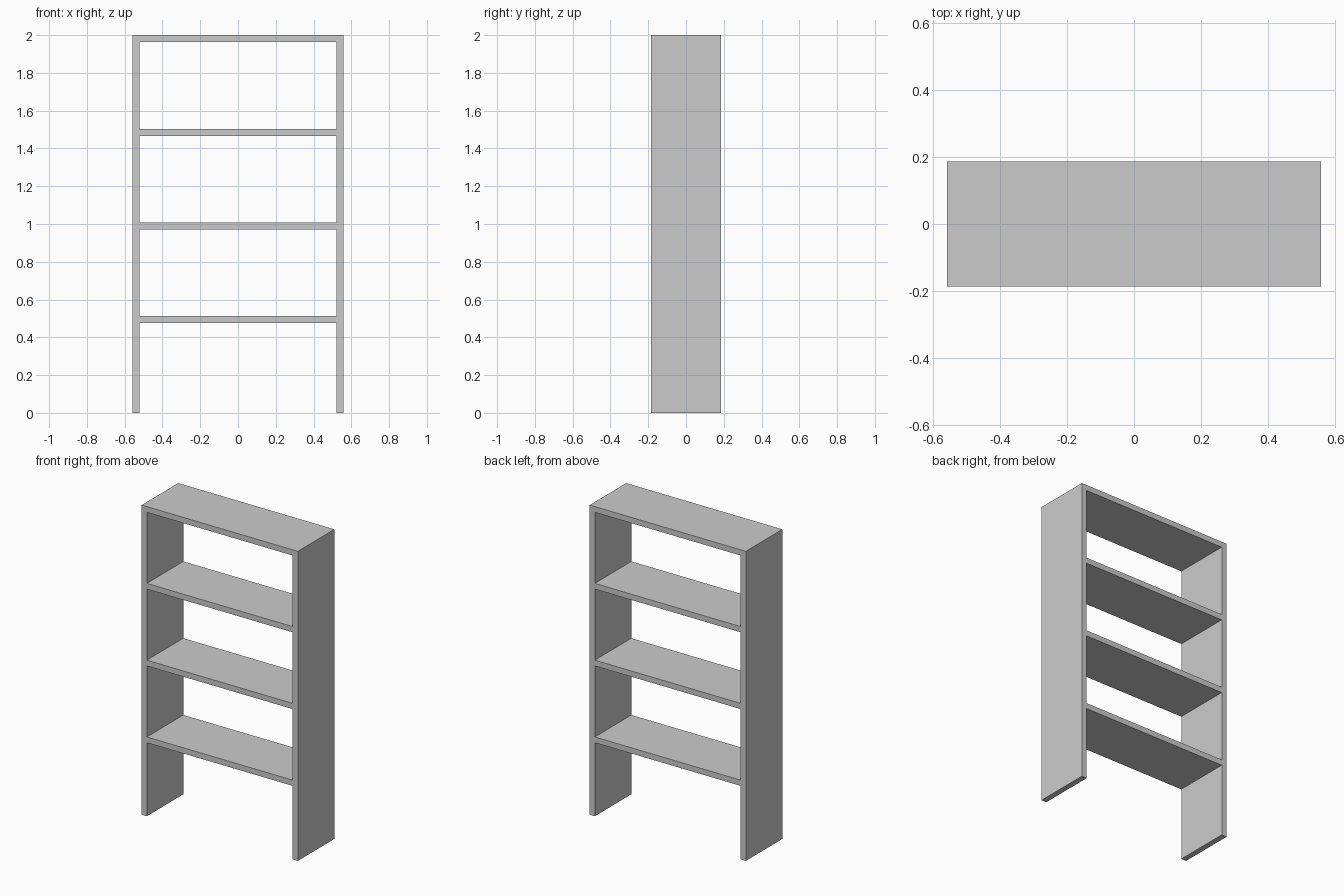
import bpy, bmesh
from mathutils import Vector

if "Cube" in bpy.data.objects:
    bpy.data.objects.remove(bpy.data.objects["Cube"])

HALF_W, HALF_D, HEIGHT = 0.558, 0.186, 2.0
BOARD = 0.037          # thickness of every board
SPACING = 0.496        # distance between shelf tops


def extrude_profile(name, profile):
    """Extrude a closed x-z outline through the full depth."""
    bm = bmesh.new()
    face = bm.faces.new([bm.verts.new((x, -HALF_D, z)) for x, z in profile])
    result = bmesh.ops.extrude_face_region(bm, geom=[face])
    verts = [g for g in result["geom"] if isinstance(g, bmesh.types.BMVert)]
    bmesh.ops.translate(bm, verts=verts, vec=Vector((0, 2 * HALF_D, 0)))
    # Restore the front cap if the extrusion consumed it
    if not face.is_valid:
        bmesh.ops.holes_fill(bm, edges=bm.edges[:])
    bmesh.ops.recalc_face_normals(bm, faces=bm.faces[:])
    mesh = bpy.data.meshes.new(name)
    bm.to_mesh(mesh)
    bm.free()
    obj = bpy.data.objects.new(name, mesh)
    bpy.context.collection.objects.link(obj)
    return obj


# Outer frame: two side panels joined by the top board
inner = HALF_W - BOARD
under = HEIGHT - BOARD
extrude_profile("outer_frame", [
    (-HALF_W, 0), (-inner, 0), (-inner, under), (inner, under),
    (inner, 0), (HALF_W, 0), (HALF_W, HEIGHT), (-HALF_W, HEIGHT)])

# Three evenly spaced shelves between the side panels
for i, label in enumerate(("upper", "middle", "lower"), start=1):
    top = HEIGHT - i * SPACING
    extrude_profile(label + "_shelf", [
        (-inner, top - BOARD), (inner, top - BOARD), (inner, top), (-inner, top)])
